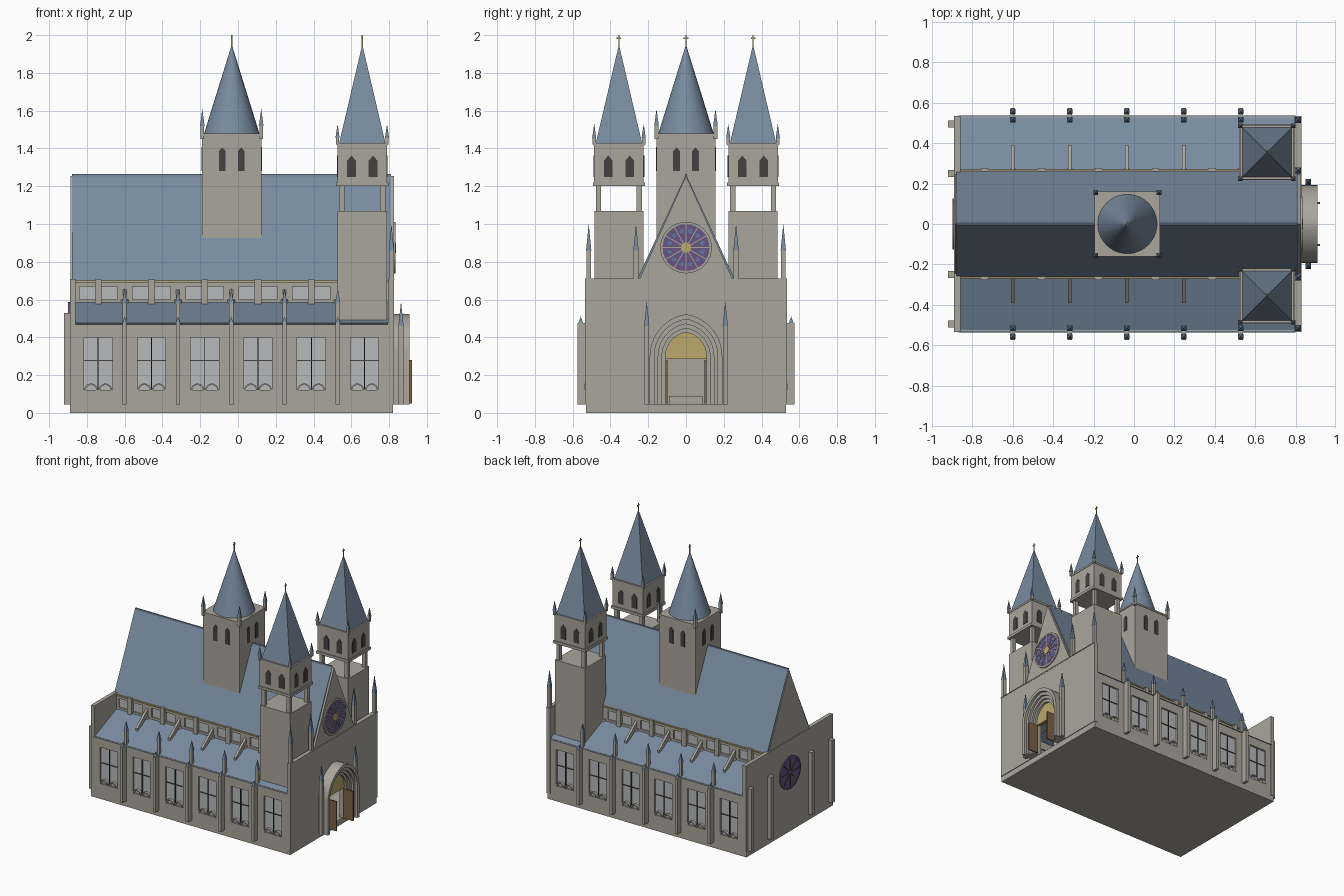
import bpy, bmesh
from math import pi, sin, cos, sqrt, atan2
from mathutils import Matrix

if "Cube" in bpy.data.objects:
    bpy.data.objects.remove(bpy.data.objects["Cube"])

def material(name, rgb, a=1):
    m = bpy.data.materials.new(name)
    m.diffuse_color = (*rgb, a)
    m.use_nodes = True
    m.node_tree.nodes["Principled BSDF"].inputs["Base Color"].default_value = m.diffuse_color
    return m

STONE = material("stone", (.40, .38, .335))
SLATE = material("slate", (.19, .26, .35))
DARK = material("shadow", (.06, .055, .05))
GLASS = material("glass", (.47, .48, .49))
GOLD = material("gold", (.5, .4, .15))
WOOD = material("wood", (.2, .12, .06))
PURPLE = material("purple_glass", (.14, .09, .22))
BLUE = material("blue_glass", (.12, .18, .36))

def finish(name, bm, mat, smooth=False):
    bmesh.ops.recalc_face_normals(bm, faces=bm.faces[:])
    me = bpy.data.meshes.new(name)
    bm.to_mesh(me)
    bm.free()
    ob = bpy.data.objects.new(name, me)
    bpy.context.collection.objects.link(ob)
    me.materials.append(mat)
    if smooth:
        bpy.context.view_layer.objects.active = ob
        ob.select_set(True)
        bpy.ops.object.shade_smooth_by_angle(angle=.6)
        ob.select_set(False)
    return ob

def boxes(name, items, mat=STONE, mirror=False):
    """Boxes as (x0,x1,y0,y1,z0,z1), optionally mirrored in y."""
    bm = bmesh.new()
    if mirror:
        items = items + [(a, b, -d, -c, e, f) for a, b, c, d, e, f in items]
    for a, b, c, d, e, f in items:
        bmesh.ops.create_cube(bm, size=1, matrix=Matrix.Translation(((a+b)/2, (c+d)/2, (e+f)/2))
                              @ Matrix.Diagonal((b-a, d-c, f-e, 1)))
    return finish(name, bm, mat)

def spikes(name, items, mat=SLATE, n=4, top=0, smooth=False):
    """Upright cones/pyramids as (x,y,z0,z1,half_width)."""
    bm = bmesh.new()
    for x, y, z0, z1, h in items:
        r = h * sqrt(2) if n == 4 else h
        bmesh.ops.create_cone(bm, cap_ends=True, segments=n, radius1=r, radius2=r*top, depth=z1-z0,
                              matrix=Matrix.Translation((x, y, (z0+z1)/2)) @ Matrix.Rotation(pi/4, 4, 'Z'))
    return finish(name, bm, mat, smooth)

def prisms(name, items, mat=STONE, axis='x'):
    """Extruded outlines as (points, start, end); points are (y,z) or (x,z)."""
    bm = bmesh.new()
    for pts, a, b in items:
        rows = [[bm.verts.new((t, u, v) if axis == 'x' else (u, t, v)) for u, v in pts] for t in (a, b)]
        bm.faces.new(rows[0]); bm.faces.new(rows[1])
        for i in range(len(pts)):
            j = (i + 1) % len(pts)
            bm.faces.new((rows[0][i], rows[0][j], rows[1][j], rows[1][i]))
    return finish(name, bm, mat)

def arch(hw, z0, spring, n=10, k=1.16):
    """Pointed arch outline, left foot to right foot."""
    c = hw * (k*k - 1) / 2
    R, end = hw + c, atan2(hw * k, c)
    right = [(R*cos(end*i/n) - c, spring + R*sin(end*i/n)) for i in range(n + 1)]
    return [(-hw, z0)] + [(-u, v) for u, v in right] + right[-2::-1] + [(hw, z0)]

def both(pts):
    return [pts, [(-u, v) for u, v in pts]]

bays = [-.74 + .282*i for i in range(6)]
piers = [-.6 + .282*i for i in range(5)]

# plinth, columns and altar
boxes("plinth", [(-.89, .82, -.53, .53, 0, .045)])
spikes("nave_columns", [(x, s*.26, .0, .6, .02) for x in piers for s in (-1, 1)], STONE, 12, 1, True)
boxes("altar", [(-.78, -.7, -.09, .09, .04, .09)])

# aisle walls with window openings
edges = [-.88] + [e for b in bays for e in (b-.075, b+.075)] + [.8]
boxes("aisle_walls", [(-.88, .8, .5, .53, .045, .12), (-.88, .8, .5, .53, .4, .475)] +
      [(edges[i], edges[i+1], .5, .53, .12, .4) for i in range(0, len(edges), 2)], mirror=True)
boxes("aisle_glass", [(b-.075, b+.075, .512, .516, .12, .4) for b in bays], GLASS, True)
boxes("window_bars", [w for b in bays for w in (
    (b-.0025, b+.0025, .508, .524, .12, .4), (b-.075, b+.075, .508, .522, .274, .279))], DARK, True)
arcs = []
for b in bays:
    for c in (b-.038, b+.038):
        o = [(c + r*cos(pi*i/8), .12 + r*sin(pi*i/8)) for r, rng in ((.036, range(9)), (.028, range(8, -1, -1))) for i in rng]
        arcs += [(o, s*.51, s*.537) for s in (-1, 1)]
prisms("window_tracery", arcs, STONE, 'y')

# aisle roofs
prisms("aisle_roofs", [(p, -.87, .8) for p in both([(.537, .47), (.26, .585), (.26, .565), (.5, .46)])], SLATE)

# side buttresses, pinnacles and flying buttresses
boxes("side_buttresses", [(x-.011, x+.011, .525, .575, .045, .475) for x in piers] +
      [(x-.011, x+.011, .505, .527, .44, .58) for x in piers], mirror=True)
spikes("buttress_caps", [(x, s*.557, .475, .51, .013) for x in piers for s in (-1, 1)])
spikes("pinnacle_caps", [(x, s*.516, .58, .66, .014) for x in piers for s in (-1, 1)])
prisms("flying_buttresses", [(p, x-.009, x+.009) for x in piers[:4]
       for p in both([(.26, .655), (.39, .55), (.39, .52), (.34, .55), (.26, .61)])])

# clerestory
ce = [-.88] + [e for b in bays for e in (b-.1, b+.1)] + [.8]
boxes("clerestory_walls", [(-.88, .8, .24, .262, .56, .6), (-.88, .8, .24, .262, .67, .7)] +
      [(ce[i], ce[i+1], .24, .262, .6, .67) for i in range(0, len(ce), 2)], mirror=True)
boxes("clerestory_glass", [(b-.1, b+.1, .248, .252, .6, .67) for b in bays], GLASS, True)
boxes("clerestory_pilasters", [(b-.018, b+.018, .25, .278, .575, .705) for b in bays], mirror=True)
boxes("eaves_trim", [(-.88, .8, .255, .27, .69, .7)], GOLD, True)

# nave roof (open underneath) and gables
prisms("nave_roof", [([(-.262, .7), (0, 1.262), (.262, .7), (.248, .7), (0, 1.232), (-.248, .7)], -.88, .81)], SLATE)
boxes("ridge", [(-.88, .81, -.005, .005, 1.252, 1.264)], SLATE)
prisms("gables", [([(-.25, .7), (0, 1.255), (.25, .7)], a, b) for a, b in ((.79, .826), (-.886, -.87))])

# west front and rear wall
boxes("west_front", [(.795, .825, -.535, -.11, .045, .71), (.795, .825, .11, .535, .045, .71),
                     (.795, .825, -.11, .11, .3, .71), (.8, .829, -.535, .535, .706, .711)])
boxes("rear_wall", [(-.89, -.86, -.535, .535, .045, .71)])
boxes("rear_buttresses", [(-.92, -.88, y-.018, y+.018, .045, .53) for y in (.25, .495)], mirror=True)
front_pins = [(.812, s*y) for y in (.515, .265) for s in (-1, 1)]
spikes("front_pinnacles", [(x, y, .7, .86, .013) for x, y in front_pins], STONE, top=1)
spikes("front_pinnacle_caps", [(x, y, .86, 1.0, .014) for x, y in front_pins])

# portal: stepped pointed arches
bm = bmesh.new()
for ro, ri, xf in ((.192, .168, .908), (.17, .147, .888), (.149, .127, .871), (.129, .108, .855)):
    rows = [[bm.verts.new((x, u, v)) for u, v in arch(r, .045, .3)] for r, x in
            ((ro, .82), (ro, xf), (ri, xf), (ri, .82))]
    for a in range(4):
        A, B = rows[a], rows[(a + 1) % 4]
        for i in range(len(A) - 1):
            bm.faces.new((A[i], A[i+1], B[i+1], B[i]))
    for i in (0, -1):
        bm.faces.new([r[i] for r in rows])
finish("portal_arches", bm, STONE, True)
prisms("tympanum", [(arch(.112, .285, .3), .82, .838)], GOLD)
boxes("open_doors", [(.835, .92, .098, .108, .05, .28)], WOOD, True)
boxes("portal_piers", [(.85, .876, .196, .22, .045, .46)], mirror=True)
spikes("portal_pinnacles", [(.863, s*.208, .46, .59, .014) for s in (-1, 1)])

# rose windows
def rose(name, x, z, r, s):
    def at(t, rad, off=0):
        return Matrix.Translation((x + s*off, rad*cos(t), z + rad*sin(t)))
    def discs(part, places, rad, d, mat, n=12):
        bm = bmesh.new()
        for m in places:
            bmesh.ops.create_cone(bm, cap_ends=True, segments=n, radius1=rad, radius2=rad, depth=d,
                                  matrix=m @ Matrix.Rotation(pi/2, 4, 'Y'))
        finish(name + part, bm, mat)
    discs("_glass", [at(0, 0)], r, .012, PURPLE, 36)
    if s > 0:
        discs("_petals", [at(2*pi*(i + .5)/12, r*.72) for i in range(12)], r*.1, .015, BLUE)
        discs("_hub", [at(0, 0)], r*.22, .022, GOLD, 16)
    bm = bmesh.new()
    n = 12 if s > 0 else 8
    for i in range(n):
        t = 2*pi*i/n
        bmesh.ops.create_cube(bm, size=1, matrix=at(t, r*.58) @ Matrix.Rotation(t, 4, 'X')
                              @ Matrix.Diagonal((.018, r*.84, .005, 1)))
    finish(name + "_spokes", bm, STONE if s > 0 else DARK)
    o = [(R*cos(2*pi*i/36), z + R*sin(2*pi*i/36)) for R in (r, r*1.1) for i in range(36)]
    bm = bmesh.new()
    V = [[bm.verts.new((x + d, u, v)) for u, v in o] for d in (-.009, .009)]
    for i in range(36):
        j = (i + 1) % 36
        for q in ((V[0][i], V[0][j], V[0][j+36], V[0][i+36]), (V[1][i], V[1][j], V[1][j+36], V[1][i+36]),
                  (V[0][i], V[0][j], V[1][j], V[1][i]), (V[0][i+36], V[0][j+36], V[1][j+36], V[1][i+36])):
            bm.faces.new(q)
    finish(name + "_ring", bm, STONE if s > 0 else PURPLE, True)
rose("front_rose", .826, .875, .124, 1)
rose("rear_rose", -.89, .46, .115, -1)

# towers
def lancets(name, cx, cy, h, off, w, z0, spring):
    o = arch(w/2, z0, spring, 1, 1.2)
    for ax, c, t in (('y', cx, cy), ('x', cy, cx)):
        prisms(name + "_" + ax, [([(c + d + u, v) for u, v in o], t + s*(h-.01), t + s*(h+.003))
               for s in (-1, 1) for d in (-off, off)], DARK, ax)

def cross(name, x, y):
    boxes(name, [(x-.003, x+.003, y-.003, y+.003, 1.92, 2.0), (x-.003, x+.003, y-.012, y+.012, 1.98, 1.987)], GOLD)

def square(x, y, h, z0, z1):
    return (x-h, x+h, y-h, y+h, z0, z1)

for side, y in (("south", -.355), ("north", .355)):
    x, name = .658, side + "_tower"
    pos = lambda h: [(x + i*h, y + j*h) for i in (-1, 1) for j in (-1, 1)]
    boxes(name, [square(x, y, .13, .47, 1.07)])
    boxes(name + "_posts", [square(a, b, .014, 1.07, 1.21) for a, b in pos(.108)])
    boxes(name + "_belfry", [square(x, y, .131, 1.21, 1.42), square(x, y, .138, 1.2, 1.22), square(x, y, .134, 1.415, 1.43)])
    lancets(name + "_lancets", x, y, .131, .057, .046, 1.25, 1.335)
    spikes(name + "_spire", [(x, y, 1.43, 1.95, .122)])
    spikes(name + "_pinnacles", [(a, b, 1.42, 1.455, .009) for a, b in pos(.131)], STONE, top=1)
    spikes(name + "_pinnacle_caps", [(a, b, 1.455, 1.53, .011) for a, b in pos(.131)])
    cross(name + "_cross", x, y)

x = -.033
pos = [(x + i*.156, j*.156) for i in (-1, 1) for j in (-1, 1)]
boxes("crossing_tower", [square(x, 0, .157, .925, 1.47), square(x, 0, .162, 1.465, 1.478)])
lancets("crossing_lancets", x, 0, .157, .05, .036, 1.28, 1.385)
spikes("crossing_spire", [(x, 0, 1.477, 1.95, .147)], SLATE, 48)
spikes("crossing_pinnacles", [(a, b, 1.45, 1.52, .01) for a, b in pos], STONE, top=1)
spikes("crossing_pinnacle_caps", [(a, b, 1.52, 1.61, .012) for a, b in pos])
cross("crossing_cross", x, 0)
